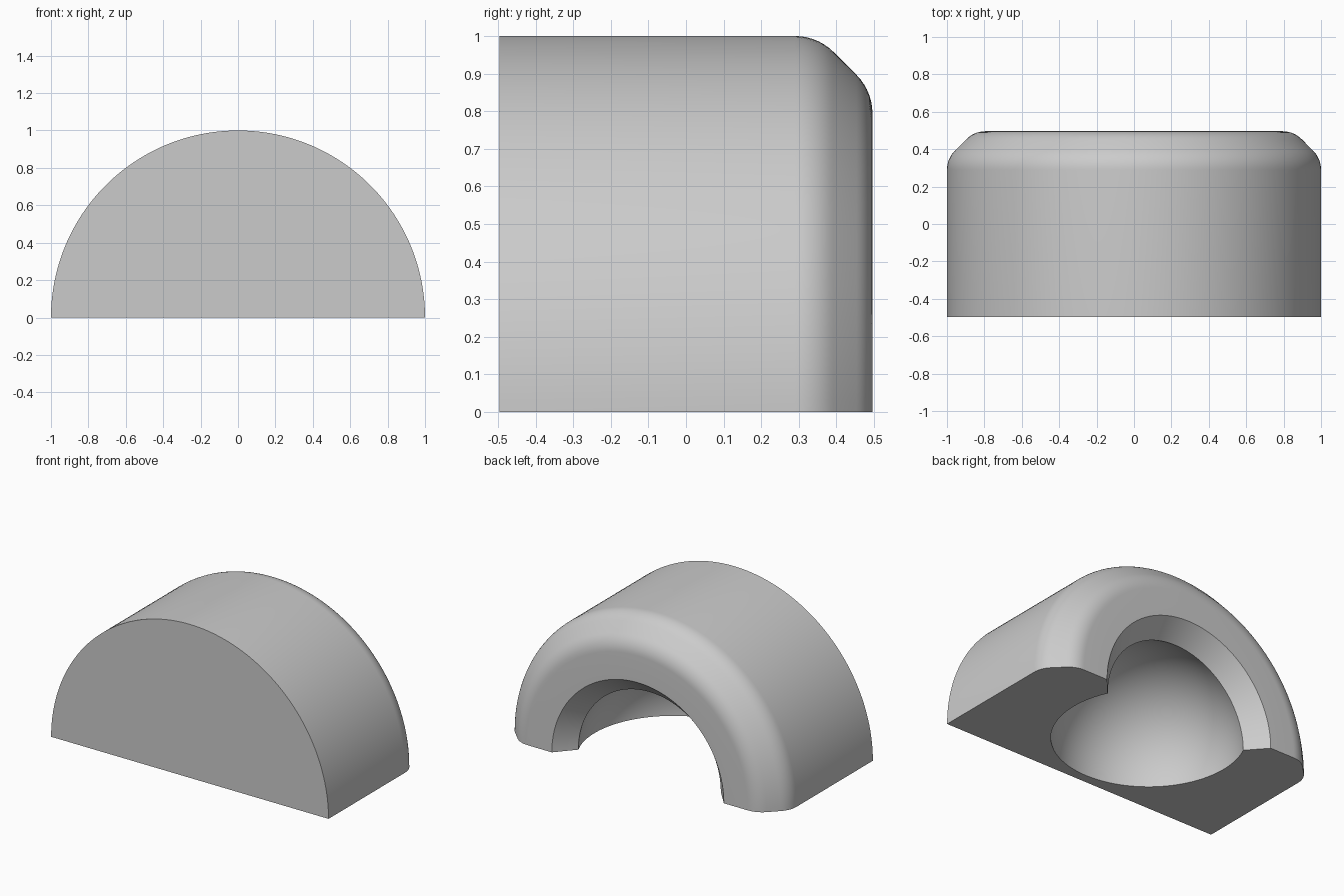
import bpy, bmesh, math
from mathutils import Matrix

if "Cube" in bpy.data.objects:
    bpy.data.objects.remove(bpy.data.objects["Cube"])

HALF = 0.496               # half depth along y
BALL_Y, BALL_R = 0.132, 0.568   # spherical socket
MOUTH_R, LIP_Y = 0.62, 0.375    # chamfered opening


def fillet(cy, cr, a0, a1, radius, steps=7):
    """Arc points (y, r) around a centre."""
    return [(cy + radius * math.sin(a0 + (a1 - a0) * i / steps),
             cr + radius * math.cos(a0 + (a1 - a0) * i / steps))
            for i in range(steps + 1)]


# Half profile as (y, radius): front centre, rim, rounded chamfer, mouth, socket
t = 0.06
rad = t / math.tan(math.pi / 8)
corner = 0.146
profile = [(-HALF, 0.0), (-HALF, 1.0)]
profile += fillet(HALF - corner - t, 1 - rad, 0, math.pi / 4, rad)
profile += fillet(HALF - rad, 1 - corner - t, math.pi / 4, math.pi / 2, rad)
profile.append((HALF, MOUTH_R))
start = math.acos((LIP_Y - BALL_Y) / BALL_R)
N = 36
for i in range(N + 1):
    a = start + (math.pi - start) * i / N
    r = 0.0 if i == N else BALL_R * math.sin(a)
    profile.append((BALL_Y + BALL_R * math.cos(a), r))

# Half-turn of the profile about the y axis, closed by a flat base
bm = bmesh.new()
verts = [bm.verts.new((r, y, 0)) for y, r in profile]
edges = [bm.edges.new(p) for p in zip(verts, verts[1:])]
bmesh.ops.spin(bm, geom=verts + edges, cent=(0, 0, 0), axis=(0, -1, 0),
               angle=math.pi, steps=96)
bmesh.ops.remove_doubles(bm, verts=bm.verts[:], dist=1e-5)
rim = [e for e in bm.edges if e.is_boundary]
bmesh.ops.holes_fill(bm, edges=rim, sides=0)
bmesh.ops.recalc_face_normals(bm, faces=bm.faces[:])
if max(v.co.z for v in bm.verts) < 0.5:      # keep the arch above the base
    bmesh.ops.rotate(bm, verts=bm.verts[:], cent=(0, 0, 0),
                     matrix=Matrix.Rotation(math.pi, 3, 'Y'))

mesh = bpy.data.meshes.new("half_socket")
bm.to_mesh(mesh)
bm.free()
obj = bpy.data.objects.new("half_socket", mesh)
bpy.context.collection.objects.link(obj)

# Plain grey
mat = bpy.data.materials.new("light_grey")
mat.diffuse_color = (0.6, 0.6, 0.6, 1)
mat.use_nodes = True
mat.node_tree.nodes["Principled BSDF"].inputs["Base Color"].default_value = mat.diffuse_color
mesh.materials.append(mat)

bpy.context.view_layer.objects.active = obj
obj.select_set(True)
bpy.ops.object.shade_smooth_by_angle(angle=math.radians(30))
